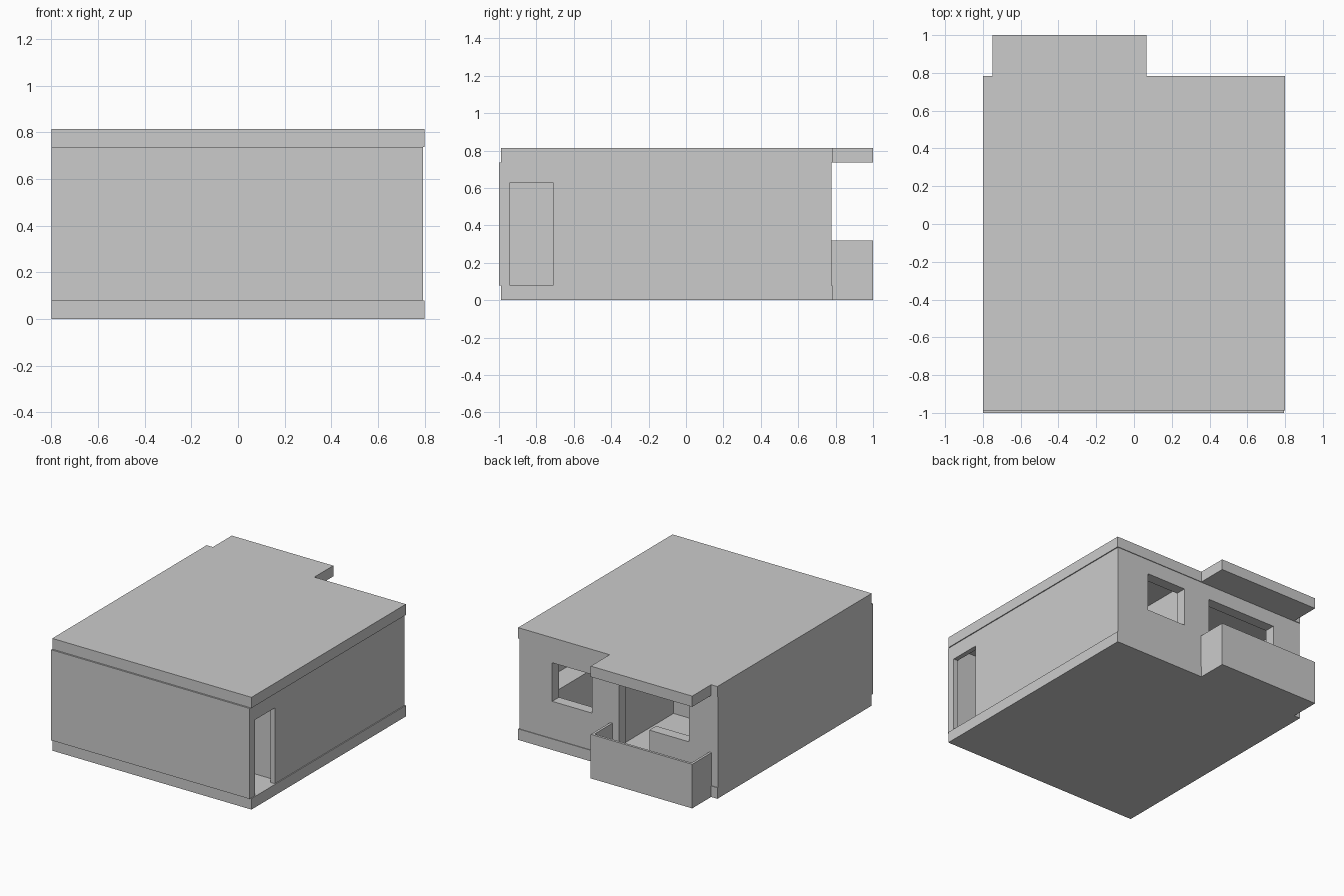
import bpy
import bmesh

if "Cube" in bpy.data.objects:
    bpy.data.objects.remove(bpy.data.objects["Cube"])


def box(name, x0, x1, y0, y1, z0, z1):
    """Axis-aligned box given by its extents."""
    bm = bmesh.new()
    bmesh.ops.create_cube(bm, size=1)
    for v in bm.verts:
        v.co.x = x1 if v.co.x > 0 else x0
        v.co.y = y1 if v.co.y > 0 else y0
        v.co.z = z1 if v.co.z > 0 else z0
    return finish(name, bm)


def finish(name, bm):
    bmesh.ops.recalc_face_normals(bm, faces=bm.faces)
    me = bpy.data.meshes.new(name)
    bm.to_mesh(me)
    bm.free()
    ob = bpy.data.objects.new(name, me)
    bpy.context.collection.objects.link(ob)
    return ob


def wall(name, axis, d0, d1, a0, a1, holes=()):
    """Wall along x or y, from depth d0 to d1, with (a0, a1, z0, z1) holes."""
    us = sorted({a0, a1, *(v for h in holes for v in h[:2])})
    zs = sorted({LOW, HIGH, *(v for h in holes for v in h[2:])})
    bm = bmesh.new()
    for u0, u1 in zip(us, us[1:]):
        for z0, z1 in zip(zs, zs[1:]):
            u, z = (u0 + u1) / 2, (z0 + z1) / 2
            if any(h[0] < u < h[1] and h[2] < z < h[3] for h in holes):
                continue
            pts = [(u0, z0), (u1, z0), (u1, z1), (u0, z1)]
            bm.faces.new([bm.verts.new((p, d0, q) if axis == 'x' else (d0, p, q))
                          for p, q in pts])
    bmesh.ops.remove_doubles(bm, verts=bm.verts, dist=1e-5)
    # thicken the panel
    ext = bmesh.ops.extrude_face_region(bm, geom=bm.faces[:], use_keep_orig=True)
    for v in ext['geom']:
        if isinstance(v, bmesh.types.BMVert):
            v.co[1 if axis == 'x' else 0] = d1
    bmesh.ops.dissolve_limit(bm, angle_limit=0.01, verts=bm.verts, edges=bm.edges)
    return finish(name, bm)


LOW, HIGH, TOP = 0.08, 0.737, 0.815

# floor and roof slabs
box("floor_slab", -0.8, 0.8, -0.988, 0.783, 0, LOW)
box("roof_slab", -0.8, 0.8, -0.988, 0.783, HIGH, TOP)

# outer walls
wall("front_wall", 'x', -1.0, -0.96, -0.8, 0.793)
wall("left_wall", 'y', -0.8, -0.765, -0.96, 0.70)
wall("right_wall", 'y', 0.758, 0.793, -0.96, 0.70, [(-0.94, -0.71, LOW, 0.63)])
wall("back_wall", 'x', 0.70, 0.778, -0.8, 0.793,
     [(0.21, 0.53, 0.35, 0.63),       # window
      (-0.25, -0.005, LOW, 0.63),     # balcony door
      (-0.57, -0.25, 0.35, 0.63)])    # window beside the door

# inner partitions
wall("room_partition", 'y', 0.10, 0.13, 0.0, 0.70)
wall("cross_partition", 'x', -0.03, 0.0, -0.765, 0.13)
wall("hall_partition", 'x', -0.66, -0.63, -0.4, 0.758)

# worktop inside the window
box("worktop", 0.60, 0.758, 0.15, 0.60, LOW, 0.35)

# balcony
BX0, BX1, BY0, BY1, T = -0.75, 0.065, 0.778, 1.0, 0.018
box("balcony_floor", BX0 + T, BX1 - T, BY0, BY1 - T, 0, LOW)
box("balcony_roof", BX0, BX1, BY0, BY1, HIGH, TOP)
box("balcony_front", BX0, BX1, BY1 - T, BY1, 0, 0.32)
for side, x in (("left", BX0), ("right", BX1 - T)):
    box("balcony_side_" + side, x, x + T, BY0, BY1 - T, 0, 0.32)
